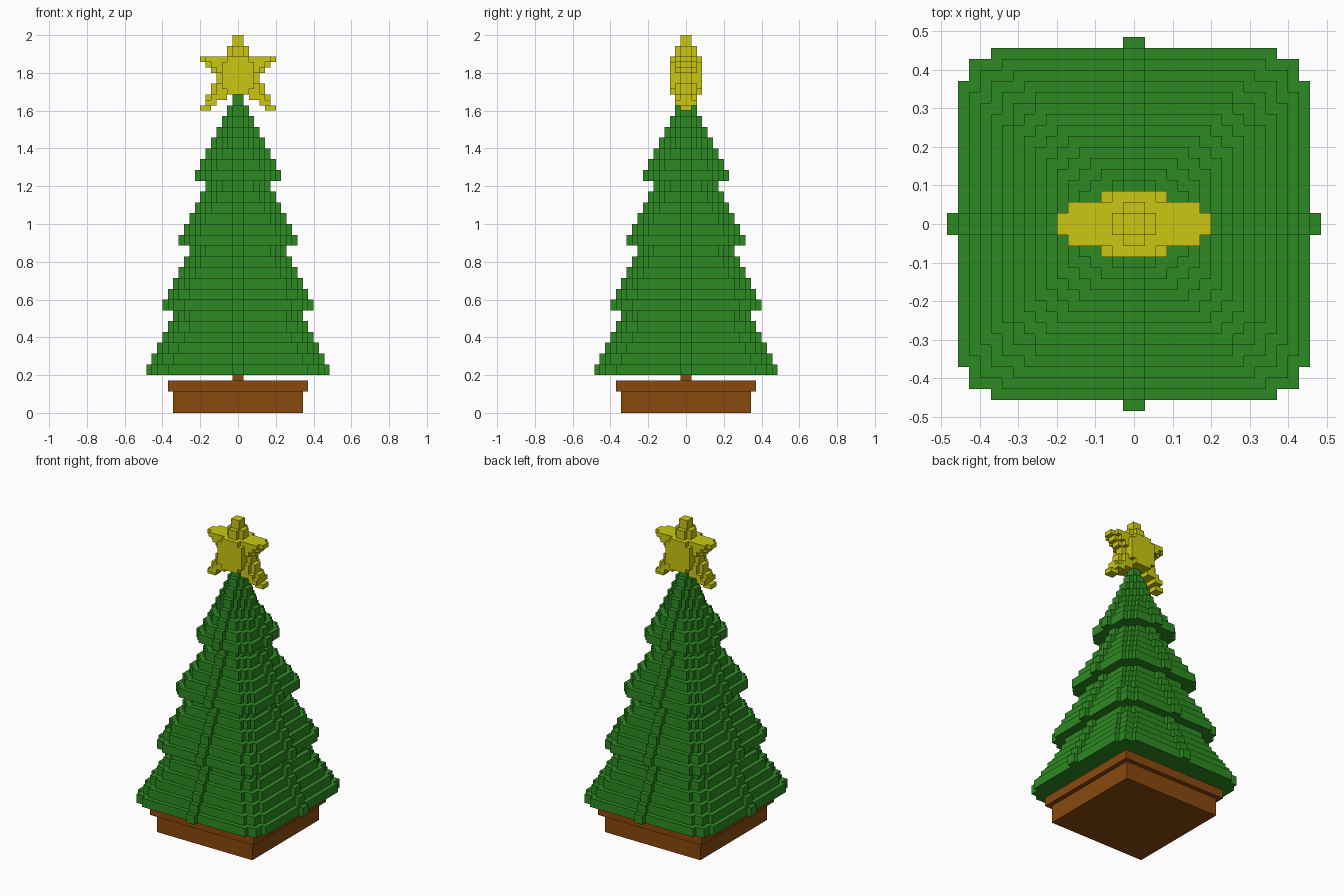
import bpy, bmesh

if "Cube" in bpy.data.objects:
    bpy.data.objects.remove(bpy.data.objects["Cube"])

U = 2 / 70  # one block unit


def material(name, rgb):
    m = bpy.data.materials.new(name)
    m.diffuse_color = (*rgb, 1)
    m.use_nodes = True
    m.node_tree.nodes["Principled BSDF"].inputs["Base Color"].default_value = m.diffuse_color
    return m


GREEN = material("pine green", (0.026, 0.254, 0.016))
BROWN = material("wood brown", (0.25, 0.066, 0.004))
YELLOW = material("star yellow", (0.59, 0.58, 0.006))


def finish(bm, name, mat):
    bmesh.ops.recalc_face_normals(bm, faces=bm.faces)
    mesh = bpy.data.meshes.new(name)
    bm.to_mesh(mesh)
    bm.free()
    mesh.materials.append(mat)
    bpy.context.collection.objects.link(bpy.data.objects.new(name, mesh))


def slab(bm, outline, z0, z1):
    """Extrude a closed outline (in block units) from z0 to z1."""
    low = [bm.verts.new((x * U, y * U, z0 * U)) for x, y in outline]
    high = [bm.verts.new((x * U, y * U, z1 * U)) for x, y in outline]
    bm.faces.new(low[::-1])
    bm.faces.new(high)
    n = len(low)
    for i in range(n):
        j = (i + 1) % n
        bm.faces.new((low[i], low[j], high[j], high[i]))


def square(r):
    return [(-r, -r), (r, -r), (r, r), (-r, r)]


def layer_outline(r):
    """Stepped square with a small nub in the middle of each side."""
    steps = {(1, r), (r, 1)}
    if r >= 3:
        e = max(2, r - 4 if r >= 13 else r - 3)
        steps |= {(e, r - 1), (r - 1, e)}
        if r - 2 > e:
            steps.add((r - 2, r - 2))
    steps = sorted(steps)
    quarter = [steps[0]]
    for (x0, y0), (x1, y1) in zip(steps, steps[1:]):
        quarter += [(x0, y1), (x1, y1)]
    outline = []
    for _ in range(4):
        outline += quarter
        quarter = [(y, -x) for x, y in quarter]
    return outline


# Pot, rim and trunk
for name, r, z0, z1 in (("pot", 12, 0, 4), ("pot_rim", 13, 4, 6), ("trunk", 1, 6, 7)):
    bm = bmesh.new()
    slab(bm, square(r), z0, z1)
    finish(bm, name, BROWN)

# Four foliage tiers, each narrowing one unit per layer
z = 7
for tier, (start, count) in enumerate(((17, 6), (14, 6), (11, 6), (8, 8)), 1):
    bm = bmesh.new()
    for k in range(count):
        slab(bm, layer_outline(start - k), z, z + 2)
        z += 2
    finish(bm, f"foliage_tier_{tier}", GREEN)

# Star rows: height -> (inner gap, half width at depth 1, 2, 3)
ROWS = {
    56: (5, 7, 0, 0), 57: (4, 6, 6, 0), 58: (2, 6, 5, 0), 59: (0, 5, 4, 2),
    60: (0, 5, 4, 3), 61: (0, 4, 3, 3), 62: (0, 4, 3, 3), 63: (0, 5, 4, 3),
    64: (0, 6, 5, 3), 65: (0, 7, 6, 2), 66: (0, 2, 1, 0), 67: (0, 2, 1, 0),
    68: (0, 1, 0, 0), 69: (0, 1, 0, 0),
}
cells = set()
for h, (gap, *widths) in ROWS.items():
    for depth, w in enumerate(widths):
        for x in range(gap, w):
            for sx in (x, -x - 1):
                cells |= {(sx, depth, h), (sx, -depth - 1, h)}

# Keep only the outer faces of the star blocks
bm = bmesh.new()
for c in cells:
    for axis in range(3):
        for side in (0, 1):
            nb = list(c)
            nb[axis] += 2 * side - 1
            if tuple(nb) in cells:
                continue
            a, b = (axis + 1) % 3, (axis + 2) % 3
            corners = []
            for da, db in ((0, 0), (1, 0), (1, 1), (0, 1)):
                p = list(c)
                p[axis] += side
                p[a] += da
                p[b] += db
                corners.append(bm.verts.new([v * U for v in p]))
            bm.faces.new(corners if side else corners[::-1])
mesh = bpy.data.meshes.new("star")
bm.to_mesh(mesh)
bm.free()
mesh.materials.append(YELLOW)
bpy.context.collection.objects.link(bpy.data.objects.new("star", mesh))
